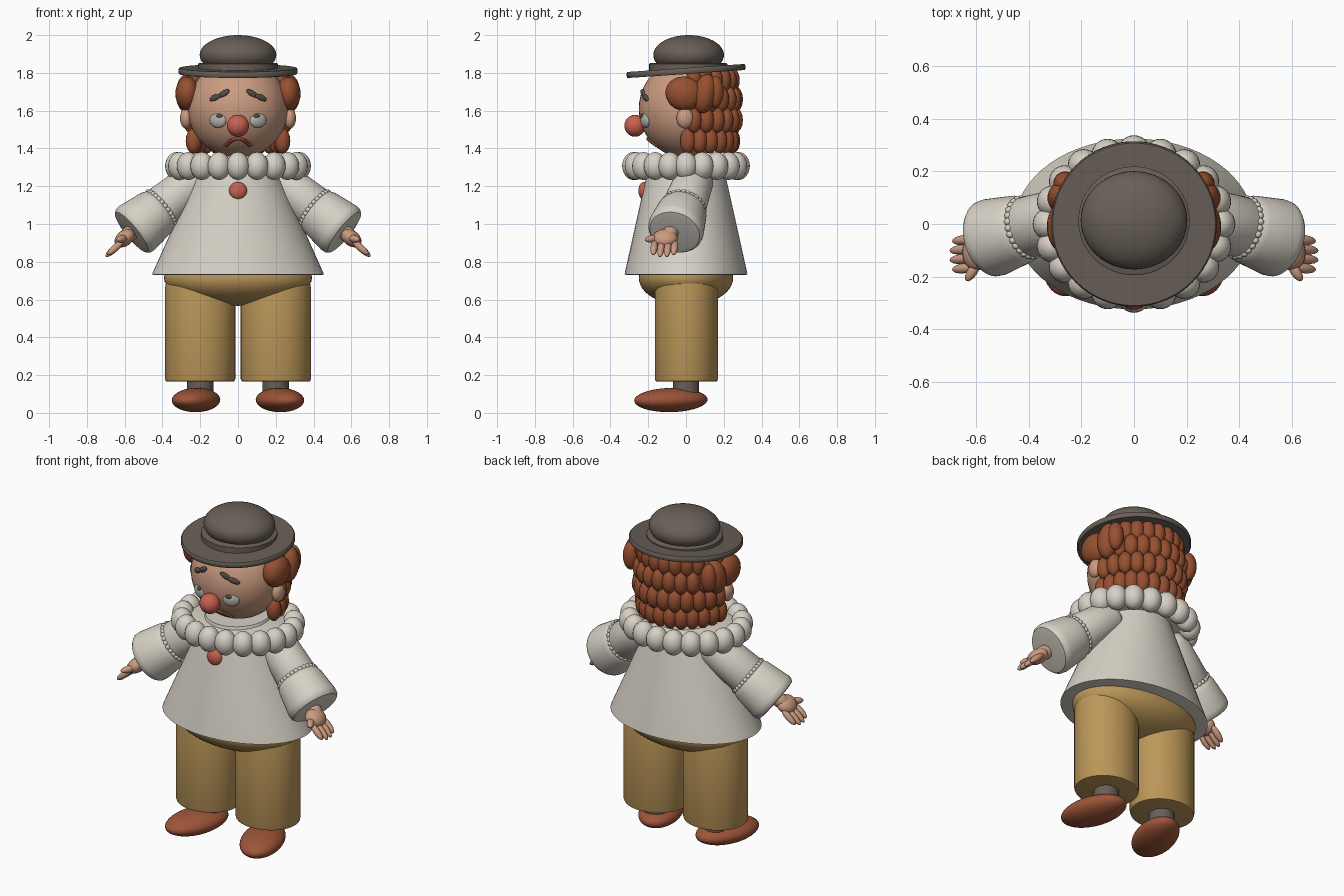
import bpy, bmesh
from math import sin, cos, pi, radians, sqrt
from mathutils import Vector, Matrix, Euler

cube = bpy.data.objects.get("Cube")
if cube:
    bpy.data.objects.remove(cube, do_unlink=True)


def material(name, rgb):
    m = bpy.data.materials.new(name)
    m.use_nodes = True
    m.diffuse_color = (*rgb, 1)
    m.node_tree.nodes["Principled BSDF"].inputs["Base Color"].default_value = (*rgb, 1)
    return m


CREAM = material("cream cloth", (0.68, 0.64, 0.56))
SKIN = material("skin", (0.6, 0.33, 0.22))
RUST = material("rust hair", (0.31, 0.08, 0.03))
SHOE = material("rust leather", (0.34, 0.09, 0.04))
GREY = material("brown grey felt", (0.14, 0.115, 0.095))
TAN = material("tan trousers", (0.5, 0.31, 0.1))
RED = material("soft red", (0.58, 0.12, 0.08))
EYE = material("eye grey", (0.45, 0.45, 0.41))
DARK = material("dark grey", (0.09, 0.075, 0.065))


def finish(name, bm, mat, angle=40):
    bmesh.ops.recalc_face_normals(bm, faces=bm.faces)
    mesh = bpy.data.meshes.new(name)
    bm.to_mesh(mesh)
    bm.free()
    mesh.materials.append(mat)
    for p in mesh.polygons:
        p.use_smooth = True
    mesh.set_sharp_from_angle(angle=radians(angle))
    ob = bpy.data.objects.new(name, mesh)
    bpy.context.collection.objects.link(ob)
    return ob


def blobs(name, mat, items, seg=24):
    """One object of ellipsoids, each (centre, radii, rotation matrix or None)."""
    bm = bmesh.new()
    for loc, radii, rot in items:
        m = Matrix.Translation(loc) @ (rot or Matrix()) @ Matrix.Diagonal((*radii, 1))
        bmesh.ops.create_uvsphere(bm, u_segments=seg, v_segments=seg // 2, radius=1, matrix=m)
    return finish(name, bm, mat, 180)


def align(direction):
    return Vector((0, 0, 1)).rotation_difference(Vector(direction)).to_matrix().to_4x4()


def lathe(name, mat, origin, rings, direction=(0, 0, 1), seg=48):
    """Closed loft of ellipses; rings are (distance along axis, rx, ry)."""
    bm = bmesh.new()
    m = Matrix.Translation(origin) @ align(direction)
    loops = []
    for t, rx, ry in rings:
        loops.append([bm.verts.new(m @ Vector((rx * cos(2 * pi * i / seg), ry * sin(2 * pi * i / seg), t)))
                      for i in range(seg)])
    for a, b in zip(loops, loops[1:]):
        for i in range(seg):
            j = (i + 1) % seg
            bm.faces.new((a[i], a[j], b[j], b[i]))
    bm.faces.new(loops[0])
    bm.faces.new(loops[-1])
    return finish(name, bm, mat)


def limb(a, b, r):
    """Ellipsoid stretched between two points."""
    a, b = Vector(a), Vector(b)
    return ((a + b) / 2, (r, r, (b - a).length / 2 + r * 0.6), align(b - a))


def turn(x=0, y=0, z=0):
    return Euler((radians(x), radians(y), radians(z))).to_matrix().to_4x4()


# Head
HEAD, HZ = (0.265, 0.25, 0.26), 1.61


def face_y(x, z):
    return -HEAD[1] * sqrt(max(0, 1 - (x / HEAD[0]) ** 2 - ((z - HZ) / HEAD[2]) ** 2))


blobs("head", SKIN, [((0, 0, HZ), HEAD, None)], 48)
blobs("nose", RED, [((0, -0.27, 1.52), (0.058, 0.056, 0.058), None)], 32)

# Frowning mouth following the face
mouth = []
for i in range(-8, 9):
    x = i * 0.008
    z = 1.452 - 8.5 * x * x
    mouth.append(((x, face_y(x, z), z), (0.012, 0.012, 0.011), None))
blobs("mouth", RUST, mouth, 12)

# Clothing core
lathe("tunic", CREAM, (0, 0, 0), [(0.73, 0.44, 0.31), (0.733, 0.455, 0.325), (0.75, 0.448, 0.322),
                                  (1.2, 0.247, 0.222), (1.36, 0.175, 0.185)], seg=64)
blobs("pelvis", TAN, [((0, 0, 0.715), (0.392, 0.25, 0.148), None)], 48)
blobs("tunic_button", RED, [((0, -0.222, 1.175), (0.048, 0.03, 0.048), None)])

# Ruffled collar
N = 20
blobs("collar_beads", CREAM, [((0.325 * sin(2 * pi * i / N), -0.277 * cos(2 * pi * i / N), 1.307),
                               (0.061, 0.061, 0.074), None) for i in range(N)])
blobs("collar_lining", CREAM, [((0, 0, 1.31), (0.31, 0.265, 0.045), None)], 32)

# Hat
lathe("hat_brim", GREY, (0, 0, 1.81), [(-0.016, 0.31, 0.31), (-0.01, 0.315, 0.315),
                                       (0.01, 0.315, 0.315), (0.016, 0.31, 0.31)],
      (0, -sin(radians(3.9)), cos(radians(3.9))), 64)
lathe("hat_band", GREY, (0, 0.012, 1.81), [(0, 0.212, 0.207), (0.038, 0.212, 0.207), (0.042, 0.205, 0.2)])
blobs("hat_crown", GREY, [((0, 0.014, 1.895), (0.203, 0.187, 0.105), None)], 48)

# Curls around the back of the head
curls = []
for row, (z, r) in enumerate([(1.44, 0.235), (1.55, 0.252), (1.66, 0.25), (1.76, 0.235)]):
    count = 13 - row % 2
    for i in range(count):
        a = pi * (i + 0.5 * (row % 2)) / 12
        curls.append(((r * cos(a), 0.01 + r * sin(a), z), (0.042, 0.042, 0.068), turn(z=a * 180 / pi)))
blobs("back_curls", RUST, curls, 16)

for s, side in ((1, "left"), (-1, "right")):
    # Side hair and ear
    blobs(side + "_hair_tuft", RUST, [
        ((s * 0.268, -0.01, 1.69), (0.064, 0.1, 0.09), turn(x=-15)),
        ((s * 0.268, 0.1, 1.69), (0.062, 0.06, 0.105), turn(x=-10)),
        ((s * 0.262, 0.155, 1.7), (0.045, 0.045, 0.085), None)])
    blobs(side + "_ear", SKIN, [((s * 0.275, -0.005, 1.56), (0.032, 0.045, 0.055), None)])

    # Eye, pupil and brow
    blobs(side + "_eye", EYE, [((s * 0.105, -0.214, 1.55), (0.048, 0.022, 0.041), turn(z=s * 22))])
    blobs(side + "_pupil", DARK, [((s * 0.1, -0.231, 1.572), (0.019, 0.009, 0.012), turn(z=s * 22))], 16)
    blobs(side + "_brow", DARK, [
        ((s * 0.076, face_y(0.076, 1.69), 1.69), (0.037, 0.011, 0.016), turn(y=s * 32, z=s * 18)),
        ((s * 0.122, face_y(0.122, 1.669), 1.669), (0.037, 0.011, 0.016), turn(y=s * 22, z=s * 28))], 16)

    # Sleeve with gathered seam
    start = Vector((s * 0.2, 0.05, 1.25))
    d = (Vector((s * 0.565, -0.06, 0.955)) - start).normalized()
    rings = [(-0.02, 0.06), (0, 0.09), (0.03, 0.104), (0.265, 0.117), (0.275, 0.112), (0.285, 0.122),
             (0.31, 0.132), (0.44, 0.149), (0.465, 0.147), (0.48, 0.135), (0.484, 0.11)]
    lathe(side + "_sleeve", CREAM, start, [(t, r, r) for t, r in rings], d)
    m = Matrix.Translation(start) @ align(d)
    blobs(side + "_sleeve_gathers", CREAM,
          [(m @ Vector((0.111 * cos(a), 0.111 * sin(a), 0.275)), (0.015, 0.015, 0.015), None)
           for a in (2 * pi * i / 28 for i in range(28))], 10)

    # Hand
    parts = [((s * 0.6, -0.11, 0.925), (0.06, 0.068, 0.042), turn(y=s * 37)),
             limb((s * 0.55, -0.07, 0.965), (s * 0.6, -0.1, 0.93), 0.042),
             limb((s * 0.595, -0.15, 0.925), (s * 0.632, -0.207, 0.918), 0.02)]
    for i in range(4):
        y = -0.165 + i * 0.036
        reach = 0.01 if i in (1, 2) else 0
        parts.append(limb((s * 0.615, y, 0.905), (s * (0.682 + reach), y - 0.008, 0.845 - reach), 0.019))
    blobs(side + "_hand", SKIN, parts, 16)

    # Trouser leg, ankle and shoe
    lathe(side + "_trouser_leg", TAN, (s * 0.2, 0.002, 0), [
        (0.165, 0.17, 0.151), (0.168, 0.182, 0.163), (0.18, 0.186, 0.167), (0.66, 0.186, 0.167),
        (0.7, 0.18, 0.16), (0.72, 0.15, 0.13)])
    lathe(side + "_ankle", GREY, (s * 0.2, 0, 0), [(0.07, 0.07, 0.07), (0.25, 0.07, 0.07)], seg=32)
    blobs(side + "_shoe", SHOE, [((s * 0.222, -0.08, 0.068), (0.118, 0.201, 0.064), turn(x=1, z=s * 18))], 40)
